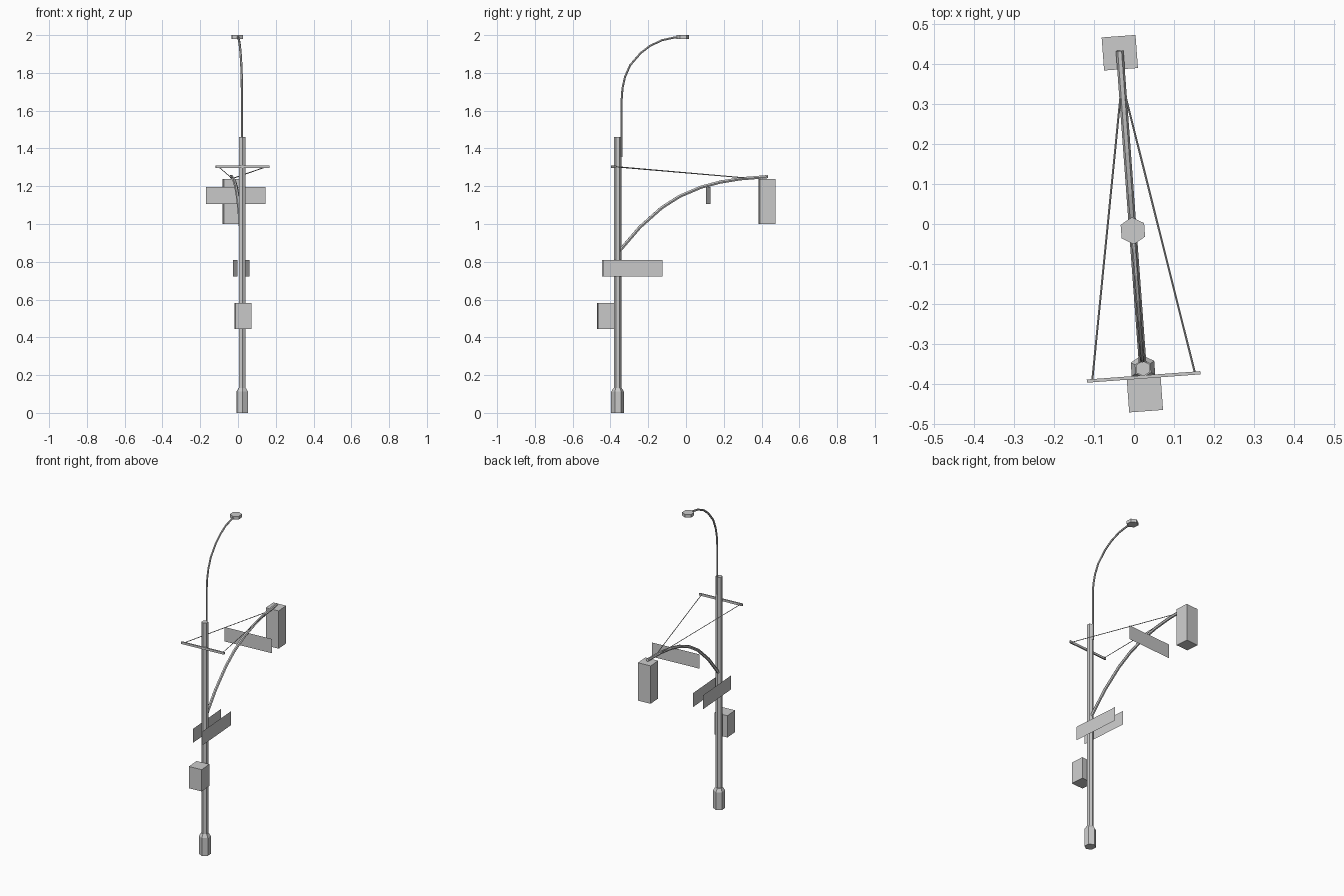
import bpy, bmesh
from math import radians, sin, cos, tau
from mathutils import Vector, Matrix

if "Cube" in bpy.data.objects:
    bpy.data.objects.remove(bpy.data.objects["Cube"])

# Local frame: origin at pole foot, +y along the arm, whole post turned slightly
PLACE = Matrix.Translation((0.0225, -0.362, 0)) @ Matrix.Rotation(radians(4.2), 4, 'Z')
X = Vector((1, 0, 0))


def finish(name, bm, solid=True):
    if solid:
        bmesh.ops.recalc_face_normals(bm, faces=bm.faces)
    bm.transform(PLACE)
    me = bpy.data.meshes.new(name)
    bm.to_mesh(me)
    bm.free()
    ob = bpy.data.objects.new(name, me)
    bpy.context.collection.objects.link(ob)
    return ob


def skin(name, rings):
    """Bridge successive vertex rings and cap both ends."""
    bm = bmesh.new()
    vs = [[bm.verts.new(p) for p in r] for r in rings]
    n = len(vs[0])
    for a, b in zip(vs, vs[1:]):
        for i in range(n):
            j = (i + 1) % n
            bm.faces.new((a[i], a[j], b[j], b[i]))
    bm.faces.new(vs[0][::-1])
    bm.faces.new(vs[-1])
    return finish(name, bm)


def prism(name, profile, y=0, n=6):
    """Stacked hexagons from (radius, z) pairs, corners on the y axis."""
    skin(name, [[(r * sin(tau * i / n), y + r * cos(tau * i / n), z) for i in range(n)]
                for r, z in profile])


def tube(name, pts, r, n=6):
    pts = [Vector(p) for p in pts]
    rings = []
    for k, p in enumerate(pts):
        t = (pts[min(k + 1, len(pts) - 1)] - pts[max(k - 1, 0)]).normalized()
        a = (X - t * X.dot(t)).normalized()
        b = t.cross(a)
        rings.append([p + r * (a * cos(tau * i / n) + b * sin(tau * i / n)) for i in range(n)])
    skin(name, rings)


def box(name, size, loc):
    bm = bmesh.new()
    bmesh.ops.create_cube(bm, size=1)
    bm.transform(Matrix.Translation(loc) @ Matrix.Diagonal((*size, 1)))
    finish(name, bm)


def plate(name, along, height, loc):
    """Single-sheet upright sign centred on loc, running along a vector."""
    h, u, c = Vector((0, 0, height / 2)), Vector(along) / 2, Vector(loc)
    bm = bmesh.new()
    bm.faces.new([bm.verts.new(p) for p in (c - u - h, c + u - h, c + u + h, c - u + h)])
    finish(name, bm, solid=False)


# Post and its flared foot
prism("base", [(0.034, 0), (0.034, 0.112), (0.022, 0.132)])
prism("pole", [(0.0195, 0.12), (0.0195, 1.46)])

# Street lamp on a curved stem
tube("lamp_stem", [(0, y, z) for y, z in (
    (0.021, 1.355), (0.021, 1.655), (0.026, 1.72), (0.039, 1.778), (0.066, 1.84),
    (0.122, 1.905), (0.172, 1.943), (0.235, 1.973), (0.300, 1.987), (0.355, 1.989))], 0.006)
prism("lamp_head", [(0.034, 1.98), (0.034, 2.0)], y=0.346)

# Curved signal arm
tube("signal_arm", [(0, y, z) for y, z in (
    (0.010, 0.858), (0.119, 0.984), (0.235, 1.087), (0.330, 1.147), (0.440, 1.194),
    (0.545, 1.222), (0.650, 1.239), (0.798, 1.251))], 0.0095)

# Boxes: signal at the arm tip, controller on the pole
box("signal_box", (0.085, 0.083, 0.238), (0, 0.793, 1.119))
box("control_box", (0.085, 0.086, 0.137), (0, -0.064, 0.5135))

# Cross bar with two stay wires down to the arm
box("cross_bar", (0.285, 0.008, 0.014), (0, -0.021, 1.304))
for side, s in (("left", -1), ("right", 1)):
    tube(side + "_stay_wire", [(s * 0.129, -0.021, 1.304), (s * 0.007, 0.68, 1.244)], 0.0025, 4)
    plate(side + "_street_sign", (0, 0.315, 0), 0.088, (s * 0.032, 0.078, 0.766))

# Sign hanging from the arm
plate("arm_sign", (0.315, 0, 0), 0.09, (0, 0.482, 1.152))
